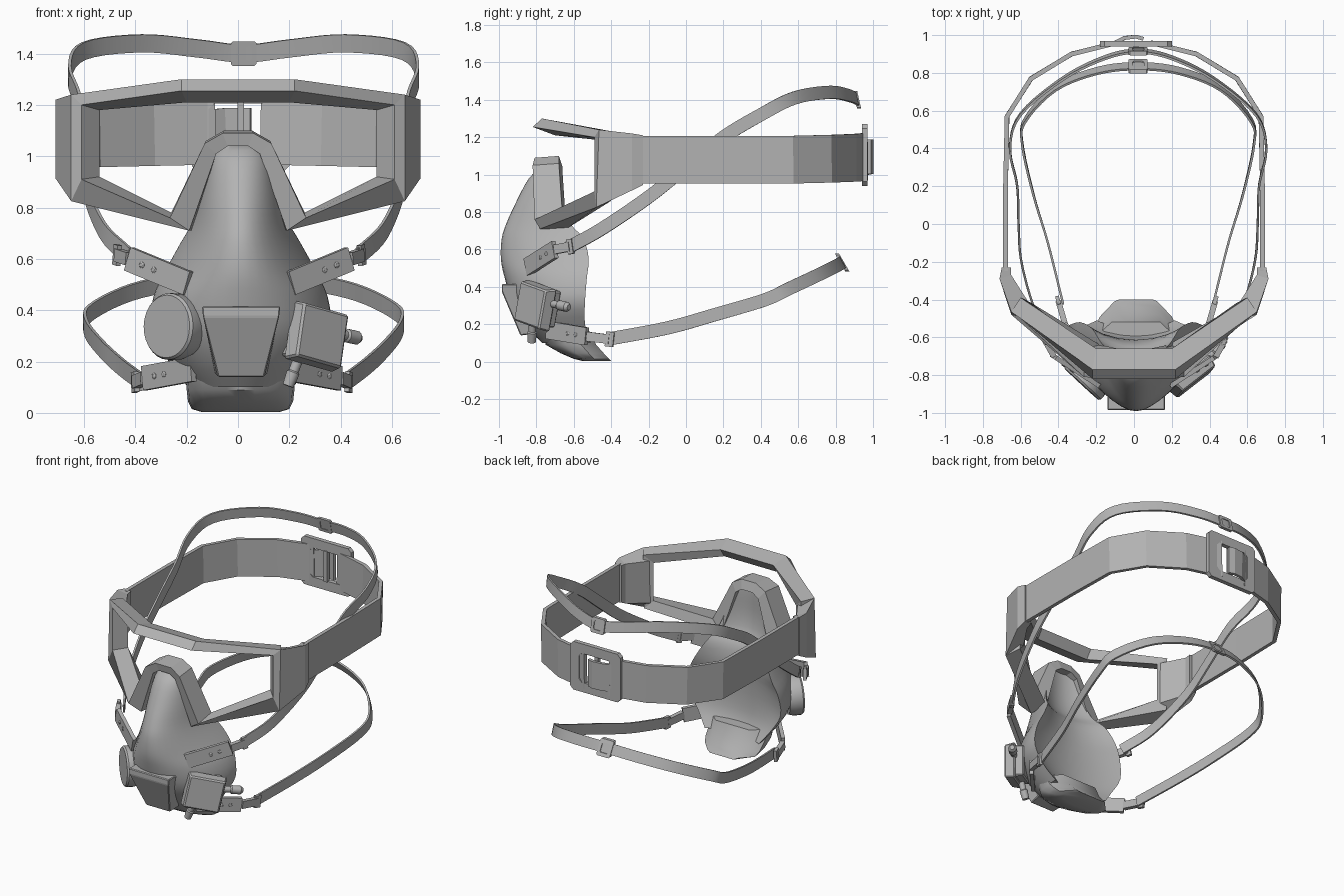
import bpy, bmesh, math
from mathutils import Vector, Matrix

if "Cube" in bpy.data.objects:
    bpy.data.objects.remove(bpy.data.objects["Cube"])

GREY = bpy.data.materials.new("mid_grey")
GREY.use_nodes = True
GREY.diffuse_color = (0.45, 0.45, 0.45, 1)
GREY.node_tree.nodes["Principled BSDF"].inputs["Base Color"].default_value = (0.45, 0.45, 0.45, 1)


def loft(name, rings, closed=False, smooth=0, bevel=0):
    """Skin a list of equal rings; the ends are capped unless the loft is closed."""
    bm = bmesh.new()
    rows = [[bm.verts.new(p) for p in ring] for ring in rings]
    n = len(rows[0])
    for i in range(len(rows) - (0 if closed else 1)):
        a, b = rows[i], rows[(i + 1) % len(rows)]
        for j in range(n):
            k = (j + 1) % n
            bm.faces.new((a[j], a[k], b[k], b[j]))
    if not closed:
        bm.faces.new(rows[0])
        bm.faces.new(rows[-1])
    bmesh.ops.recalc_face_normals(bm, faces=bm.faces[:])
    if bevel:
        bmesh.ops.bevel(bm, geom=bm.edges[:], offset=bevel, segments=1, affect='EDGES')
    mesh = bpy.data.meshes.new(name)
    bm.to_mesh(mesh)
    bm.free()
    mesh.materials.append(GREY)
    ob = bpy.data.objects.new(name, mesh)
    bpy.context.collection.objects.link(ob)
    if smooth:
        bpy.ops.object.select_all(action='DESELECT')
        ob.select_set(True)
        bpy.context.view_layer.objects.active = ob
        bpy.ops.object.shade_smooth_by_angle(angle=math.radians(smooth))
    return ob


def flip(p, centre=0):
    return (2 * centre - p[0], p[1], p[2])


def spline(pts, steps=5):
    """Catmull-Rom curve through the points."""
    p = [Vector(q) for q in pts]
    p = [2 * p[0] - p[1]] + p + [2 * p[-1] - p[-2]]
    out = []
    for i in range(1, len(p) - 2):
        a, b, c, d = p[i - 1:i + 3]
        for s in range(steps):
            t = s / steps
            out.append(0.5 * (2 * b + (c - a) * t + (2 * a - 5 * b + 4 * c - d) * t ** 2
                              + (3 * b - a - 3 * c + d) * t ** 3))
    return out + [p[-2]]


def strap(name, pts, width, thick, lean=0, smooth=35):
    """Flat webbing swept along a path, standing on edge."""
    pts = [Vector(p) for p in pts]
    rings = []
    for i, p in enumerate(pts):
        back, ahead = p - pts[max(i - 1, 0)], pts[min(i + 1, len(pts) - 1)] - p
        t = (back.normalized() + ahead.normalized()).normalized()
        n = t.cross(Vector((0, -lean * max(p.y, 0), 1))).normalized()
        u = n.cross(t) * width / 2
        n = n * thick / 2
        rings.append([p + u + n, p + u - n, p - u - n, p - u + n])
    return loft(name, rings, smooth=smooth)


def block(name, centre, normal, size, roll=0, taper=1.0, bevel=0.008):
    """Slab facing along normal; size is width, height, depth."""
    z = Vector(normal).normalized()
    x = Vector((0, 0, 1)).cross(z).normalized()
    m = Matrix((x, z.cross(x), z)).transposed() @ Matrix.Rotation(roll, 3, 'Z')
    w, h, d = (s / 2 for s in size)
    rings = []
    for k, s in ((-d, 1), (d, taper)):
        rings.append([Vector(centre) + m @ Vector((a * w * s, b * h * s, k))
                      for a, b in ((-1, -1), (1, -1), (1, 1), (-1, 1))])
    return loft(name, rings, bevel=bevel)


def rod(name, a, b, profile, sides=16):
    """Turned part from a to b; profile holds (fraction, radius)."""
    a, b = Vector(a), Vector(b)
    q = (b - a).to_track_quat('Z', 'Y')
    rings = [[a.lerp(b, f) + q @ Vector((r * math.cos(2 * math.pi * i / sides),
                                         r * math.sin(2 * math.pi * i / sides), 0))
              for i in range(sides)] for f, r in profile]
    return loft(name, rings, smooth=35)


def buckle(name, c, w, h, border, depth, lean=0):
    """Open rectangular ring with clipped corners."""
    def corner(i, inset):
        sx, sz = ((1, 1), (-1, 1), (-1, -1), (1, -1))[i // 2]
        cut = border * 0.35
        long_x = (i % 2 == 0) == (sx * sz < 0)
        x = w / 2 - inset - (cut if long_x else 0)
        z = h / 2 - inset - (0 if long_x else cut)
        return sx * x, sz * z
    rings = []
    for i in range(8):
        (ox, oz), (ix, iz) = corner(i, 0), corner(i, border)
        rings.append([(c[0] + x, c[1] + d - lean * z, c[2] + z) for x, z, d in
                      ((ox, oz, -depth / 2), (ox, oz, depth / 2),
                       (ix, iz, depth / 2), (ix, iz, -depth / 2))])
    loft(name, rings, closed=True)


# Goggle frame: four-cornered sections from the brow round to the nose bridge
half = [
    [(.22, -.82, 1.255), (.22, -.77, 1.30), (.20, -.66, 1.27), (.20, -.70, 1.21)],
    [(.61, -.49, 1.20), (.65, -.465, 1.24), (.60, -.39, 1.23), (.54, -.42, 1.18)],
    [(.61, -.49, .91), (.65, -.48, .825), (.60, -.40, .86), (.54, -.42, .92)],
    [(.265, -.81, .76), (.19, -.78, .71), (.18, -.64, .71), (.26, -.66, .78)],
    [(.13, -.82, 1.05), (.085, -.80, 1.01), (.085, -.66, 1.01), (.125, -.68, 1.06)],
    [(.06, -.81, 1.09), (.04, -.80, 1.04), (.04, -.66, 1.04), (.055, -.68, 1.10)],
]
loft("goggle_frame", half + [[flip(p) for p in r] for r in reversed(half)], closed=True)

# Temple panels and the wide head band
panel = [[(.65, -.465, 1.24), (.65, -.48, .825), (.555, -.42, .90), (.555, -.42, 1.19)],
         [(.712, -.29, 1.22), (.712, -.29, .915), (.65, -.27, .93), (.65, -.27, 1.20)],
         [(.70, -.23, 1.21), (.70, -.23, .945), (.65, -.23, .95), (.65, -.23, 1.205)]]
band = [(.68, -.25, 1.08), (.68, .2, 1.08), (.672, .57, 1.08), (.545, .77, 1.085),
        (.33, .90, 1.09), (.09, .96, 1.095)]
for side, f in (("left", lambda p: p), ("right", flip)):
    loft(side + "_temple_panel", [[f(p) for p in r] for r in panel])
    strap(side + "_head_band", [f(p) for p in band], .255, .025, smooth=0)

# Head band buckle with centre pin and webbing folded round it
buckle("band_buckle", (.01, .955, 1.105), .38, .33, .065, .03)
block("buckle_pin", (.01, .945, 1.105), (0, 1, 0), (.025, .21, .025), bevel=0)
strap("webbing_fold", [(-.10, .96, 1.09), (-.05, .985, 1.095), (.01, .992, 1.095), (.05, .98, 1.095)],
      .185, .02, smooth=0)

# Harness straps, mirrored about their own centre line
MID = .022
upper = [(.47, -.63, .61), (.57, -.45, .71), (.64, -.2, .88), (.655, .0, 1.04),
         (.662, .2, 1.20), (.70, .4, 1.32), (.645, .58, 1.41), (.42, .77, 1.44),
         (.2, .88, 1.42)]
lower = [(.42, -.42, .12), (.50, -.1, .18), (.575, .15, .25), (.635, .42, .33),
         (.62, .55, .39), (.46, .72, .47), (.24, .81, .515)]
for name, path, end, lean in (("upper_strap", upper, (MID, .915, 1.40), .25),
                              ("lower_strap", lower, (MID, .835, .53), .65)):
    whole = path + [end] + [flip(p, MID) for p in reversed(path)]
    strap(name, spline(whole), .07, .012, lean)
    buckle(name + "_buckle", end, .10, .095, .02, .022, lean * .9)

# Respirator shell: height, half width, front depth, back depth, pointedness
shell = [(1.04, .08, -.77, -.70, .9), (.98, .12, -.84, -.68, .9), (.85, .155, -.91, -.66, 1.1),
         (.74, .19, -.96, -.62, 1.4), (.66, .235, -.985, -.55, 1.5), (.55, .295, -.99, -.52, 1.45),
         (.45, .34, -.97, -.53, 1.25), (.32, .35, -.93, -.54, 1.1), (.2, .28, -.86, -.54, 1),
         (.10, .205, -.77, -.51, .9)]
rings = []
heights = spline([(a[0], 0, 0) for a in shell], 3)
outlines = spline([a[1:] for a in shell], 3)
for height, (w, front, back, point) in zip(heights, outlines):
    ring = []
    for i in range(25):
        a = math.pi * (i / 24 - .5)
        ring.append((.01 + w * math.sin(a), back + (front - back) * max(math.cos(a), 0) ** point, height.x))
    # shallow dished face cushion
    for s in (.85, .6, .3, 0, -.3, -.6, -.85):
        ring.append((.01 + w * s, back + (front - back) * .2 * (1 - s * s), height.x))
    rings.append(ring)
loft("respirator_shell", rings, smooth=40)

# Chin cup with a rounded front lip and a narrowed back edge
rings = []
for z, w, front, back in ((.17, .215, -.77, -.52), (.09, .21, -.75, -.48),
                          (.045, .205, -.67, -.44), (.015, .19, -.60, -.41), (.003, .15, -.55, -.40)):
    ring = []
    for i in range(13):
        a = math.pi * (i / 12 - .5)
        side = back - .08
        ring.append((.01 + w * math.sin(a), side + (front - side) * max(math.cos(a), 0) ** .6, z))
    ring += [(.01 + w * .6, back, z), (.01 - w * .6, back, z)]
    rings.append(ring)
loft("chin_cup", rings, smooth=45)

# Centre exhaust valve cover
cover = [(.153, -.88, .415), (.153, -.985, .415), (.15, -.985, .375), (.09, -.885, .14), (.10, -.80, .15)]
loft("exhaust_cover", [[(x + .012, y, z) for x, y, z in cover],
                       [(.012 - x, y, z) for x, y, z in cover]], bevel=.005)

# Round filter on the right, square filter with knobs on the left
rod("round_filter", (-.215, -.78, .335), (-.278, -.848, .337),
    ((0, .12), (.35, .13), (.88, .13), (1, .122)), 28)
out = Vector((.62, -.78, .05))
block("square_filter", (.31, -.81, .30), out, (.25, .235, .07), -.22, .9)
block("square_filter_base", (.275, -.765, .30), out, (.20, .20, .06), -.22)
rod("side_knob", (.36, -.74, .315), (.475, -.625, .29),
    ((0, .02), (.5, .02), (.55, .027), (.9, .027), (1, .015)))
rod("bottom_knob", (.235, -.82, .21), (.195, -.825, .105),
    ((0, .02), (.45, .02), (.5, .026), (1, .022)))

# Strap tabs with rivets and narrow connectors
for side, s in (("left", 1), ("right", -1)):
    for level, a, b, tip, c in (
            ("upper", (.20, -.85, .505), (.43, -.70, .60), (.475, -.62, .615), .005),
            ("lower", (.19, -.74, .17), (.38, -.53, .135), (.415, -.41, .12), .015)):
        a, b, tip = (Vector((c + s * p[0], p[1], p[2])) for p in (a, b, tip))
        tab = "_".join((side, level))
        strap(tab + "_tab", [a, b], .095, .025, smooth=0)
        strap(tab + "_connector", [b, b.lerp(tip, .5), tip], .05, .03, smooth=0)
        strap(tab + "_end_bar", [tip - (tip - b) * .15, tip + (tip - b) * .2], .08, .02, smooth=0)
        n = (b - a).cross(Vector((0, 0, 1))).normalized() * s
        for f in (.55, .75):
            p = a.lerp(b, f)
            rod(tab + "_rivet", p, p + n * .018, ((0, .012), (.8, .012), (1, .007)), 10)
